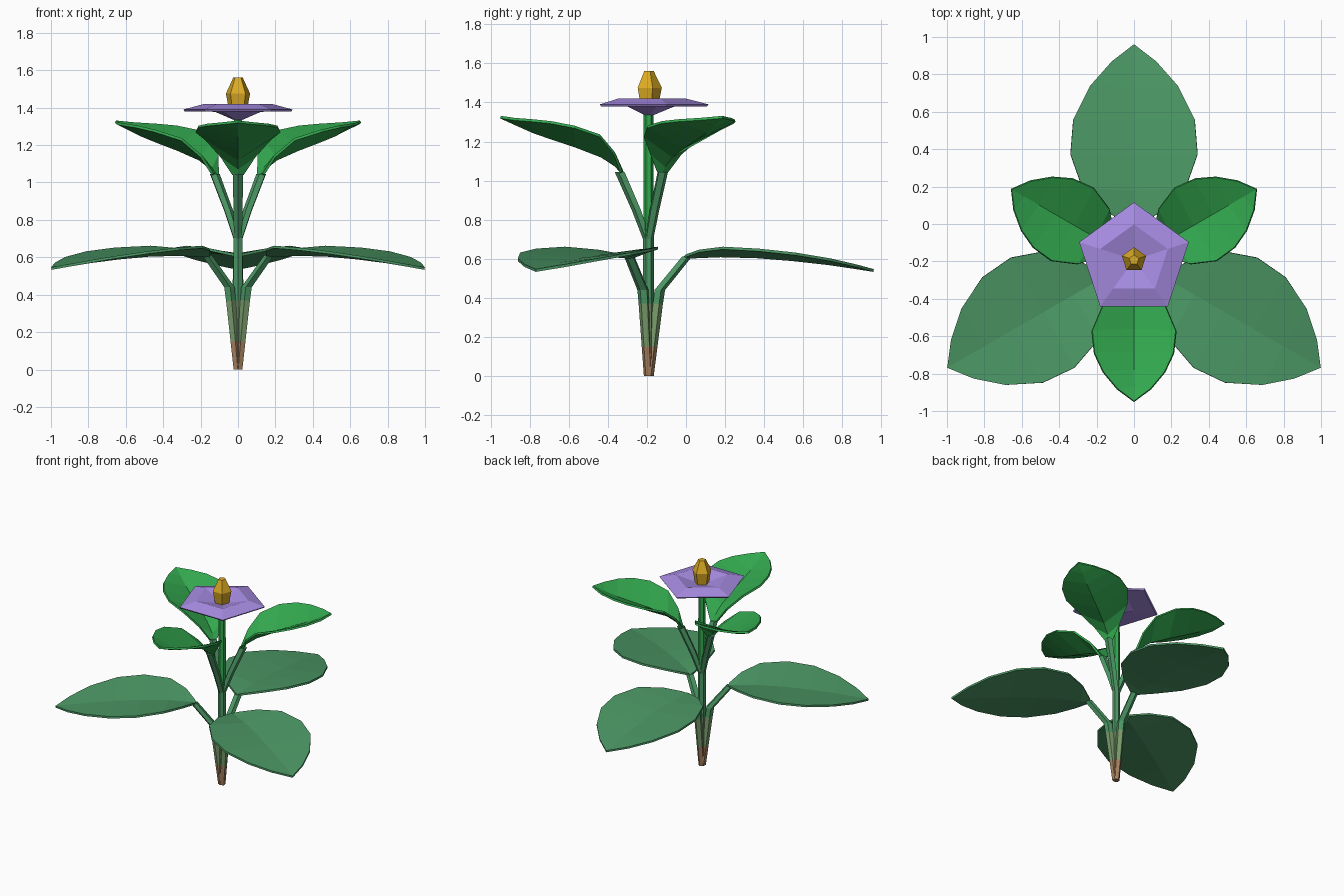
import bpy, bmesh, math
from mathutils import Vector

if "Cube" in bpy.data.objects:
    bpy.data.objects.remove(bpy.data.objects["Cube"])

CY = -0.192  # the plant's axis sits forward of the origin


def lin(c):
    c /= 255
    return c / 12.92 if c <= 0.04045 else ((c + 0.055) / 1.055) ** 2.4


def mat(name, r, g, b):
    m = bpy.data.materials.new(name)
    m.diffuse_color = (lin(r), lin(g), lin(b), 1)
    m.use_nodes = True
    m.node_tree.nodes["Principled BSDF"].inputs["Base Color"].default_value = m.diffuse_color
    return m


BROWN = mat("root_brown", 165, 128, 94)
OLIVE = mat("olive_green", 122, 156, 108)
MID = mat("soft_green", 76, 152, 101)
BRIGHT = mat("bright_green", 50, 168, 78)
PURPLE = mat("petal_purple", 167, 140, 226)
GOLD = mat("pistil_gold", 220, 171, 36)


def finish(name, bm, mats, rule=None):
    bmesh.ops.recalc_face_normals(bm, faces=bm.faces)
    if rule:
        for f in bm.faces:
            f.material_index = rule(f.calc_center_median().z)
    me = bpy.data.meshes.new(name)
    bm.to_mesh(me)
    bm.free()
    for m in mats:
        me.materials.append(m)
    ob = bpy.data.objects.new(name, me)
    bpy.context.collection.objects.link(ob)
    return ob


def stacked(name, rings, sides, mats, ang=math.pi / 2, rule=None):
    """Horizontal polygon rings (offset along ang, z, radius) joined and capped."""
    bm = bmesh.new()
    d = Vector((math.cos(ang), math.sin(ang), 0))
    loops = []
    for off, z, rad in rings:
        loops.append([bm.verts.new((
            d.x * off + rad * math.cos(ang + 2 * math.pi * i / sides),
            CY + d.y * off + rad * math.sin(ang + 2 * math.pi * i / sides), z))
            for i in range(sides)])
    for a, b in zip(loops, loops[1:]):
        for i in range(sides):
            j = (i + 1) % sides
            bm.faces.new((a[i], a[j], b[j], b[i]))
    bm.faces.new(loops[0])
    bm.faces.new(loops[-1])
    return finish(name, bm, mats, rule)


def leaf(name, rows, ang, material):
    """Folded blade: rows of (distance, half width, edge z, midrib z), last is the tip."""
    bm = bmesh.new()
    d = Vector((math.cos(ang), math.sin(ang), 0))
    s = Vector((-d.y, d.x, 0))
    at = lambda r, w, z: bm.verts.new(Vector((0, CY, z)) + d * r + s * w)
    grid = [(at(r, -w, ze), at(r - 0.01, 0, zm), at(r, w, ze))
            for r, w, ze, zm in rows[:-1]]
    r, _, z, _ = rows[-1]
    tip = at(r, 0, z)
    for a, b in zip(grid, grid[1:]):
        for k in (0, 1):
            bm.faces.new((a[k], b[k], b[k + 1], a[k + 1]))
    for k in (0, 1):
        bm.faces.new((grid[-1][k], tip, grid[-1][k + 1]))
    ob = finish(name, bm, [material])
    mod = ob.modifiers.new("thickness", 'SOLIDIFY')
    mod.thickness = 0.014
    mod.offset = 0


def band(z):
    return 0 if z < 0.15 else 1 if z < 0.37 else 2 if z < 0.72 else 3


LOWER = [(0.19, 0.03, 0.615, 0.605), (0.26, 0.15, 0.64, 0.61),
         (0.38, 0.275, 0.655, 0.615), (0.565, 0.34, 0.645, 0.61),
         (0.75, 0.325, 0.625, 0.595), (0.93, 0.235, 0.595, 0.575),
         (1.06, 0.12, 0.565, 0.556), (1.152, 0, 0.54, 0.54)]
UPPER = [(0.14, 0.03, 1.045, 1.035), (0.175, 0.09, 1.14, 1.075),
         (0.25, 0.17, 1.23, 1.125), (0.38, 0.225, 1.275, 1.175),
         (0.5, 0.212, 1.298, 1.215), (0.6, 0.165, 1.308, 1.25),
         (0.69, 0.09, 1.315, 1.29), (0.757, 0, 1.325, 1.325)]

# Central stem, coloured by height
stacked("stem", [(0, 0, 0.024), (0, 0.15, 0.026), (0, 0.37, 0.027),
                 (0, 0.72, 0.027), (0, 1.345, 0.025)], 6,
        [BROWN, OLIVE, MID, BRIGHT], rule=band)

# Three large lower leaves on stalks that run down to the ground
for i in range(3):
    a = math.radians(90 + 120 * i)
    stacked(f"lower_stalk_{i+1}", [(0.006, 0, 0.021), (0.022, 0.15, 0.024),
            (0.046, 0.37, 0.028), (0.055, 0.44, 0.03), (0.195, 0.612, 0.028)],
            5, [BROWN, OLIVE, MID], a, band)
    leaf(f"lower_leaf_{i+1}", LOWER, a, MID)

# Three cupped upper leaves turned between the lower ones
for i in range(3):
    a = math.radians(30 + 120 * i)
    stacked(f"upper_stalk_{i+1}", [(0.006, 0.70, 0.022), (0.06, 0.85, 0.026),
            (0.145, 1.045, 0.028)], 5, [MID], a)
    leaf(f"upper_leaf_{i+1}", UPPER, a, BRIGHT)

# Five-sided blossom with a raised ring and a dished middle
stacked("blossom", [(0, 1.335, 0.025), (0, 1.378, 0.13), (0, 1.38, 0.3),
                    (0, 1.39, 0.308), (0, 1.42, 0.19), (0, 1.385, 0.05)],
        5, [PURPLE])

# Golden pistil
stacked("pistil", [(0, 1.38, 0.05), (0, 1.42, 0.057), (0, 1.475, 0.068),
                   (0, 1.56, 0.027)], 5, [GOLD])
